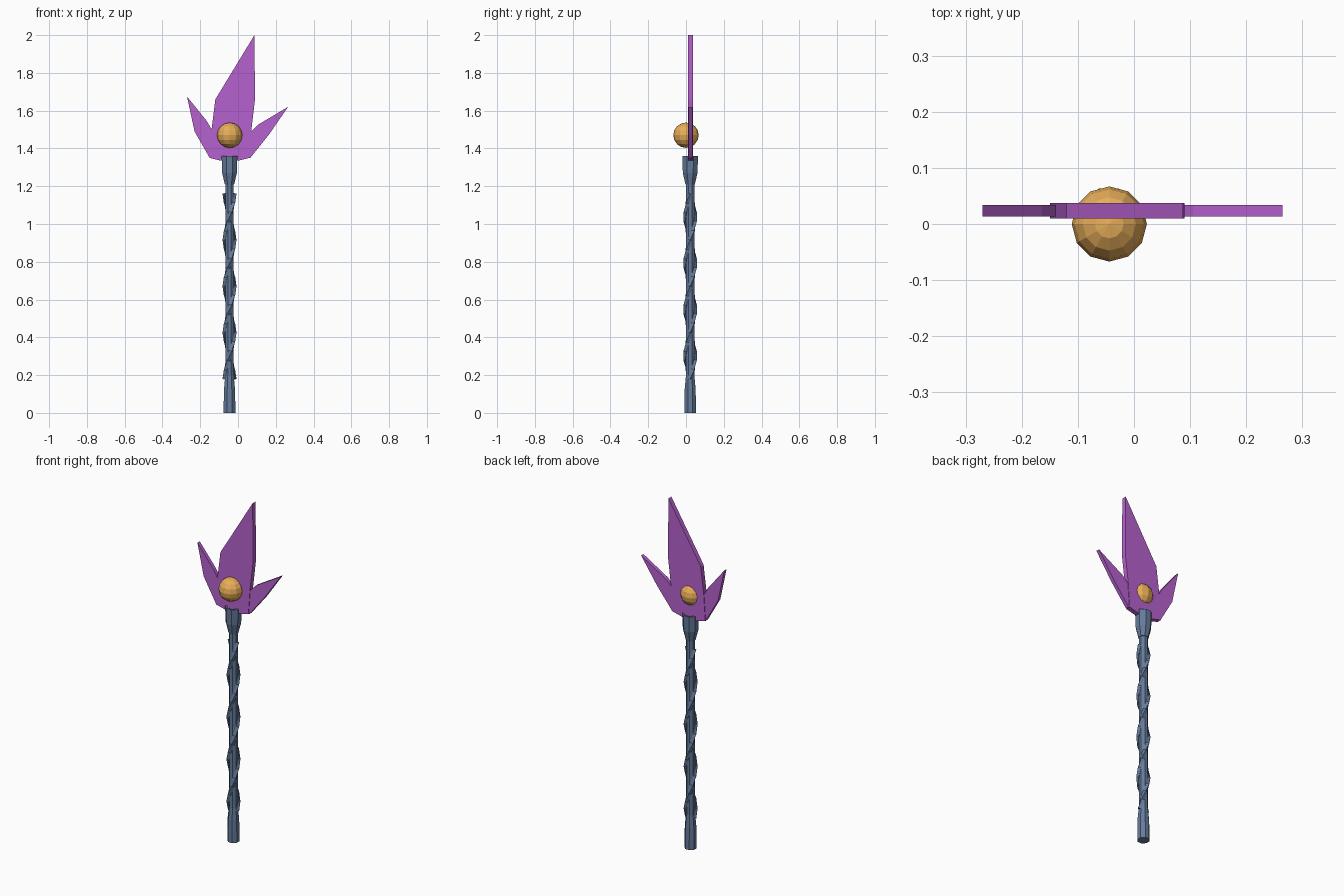
import bpy, bmesh, math
from mathutils import Vector

if "Cube" in bpy.data.objects:
    bpy.data.objects.remove(bpy.data.objects["Cube"])

CX, CY = -0.045, 0.022


def material(name, color):
    m = bpy.data.materials.new(name)
    m.diffuse_color = color
    m.use_nodes = True
    m.node_tree.nodes["Principled BSDF"].inputs["Base Color"].default_value = m.diffuse_color
    return m


steel = material("blue_steel", (0.13, 0.2, 0.33, 1))
crystal = material("purple_crystal", (0.47, 0.12, 0.62, 1))
amber = material("amber", (0.8, 0.42, 0.1, 1))


def finish(name, bm, mat):
    bmesh.ops.recalc_face_normals(bm, faces=bm.faces[:])
    me = bpy.data.meshes.new(name)
    bm.to_mesh(me)
    bm.free()
    me.materials.append(mat)
    ob = bpy.data.objects.new(name, me)
    bpy.context.collection.objects.link(ob)
    return ob


def skin(name, rings, mat):
    """Bridge a list of point rings and cap both ends."""
    bm = bmesh.new()
    vs = [[bm.verts.new(p) for p in r] for r in rings]
    n = len(rings[0])
    for a, b in zip(vs, vs[1:]):
        for i in range(n):
            j = (i + 1) % n
            bm.faces.new((a[i], a[j], b[j], b[i]))
    bm.faces.new(vs[0])
    bm.faces.new(vs[-1])
    return finish(name, bm, mat)


def lathe(name, profile, sides, mat):
    return skin(name, [[(CX + r * math.cos(2 * math.pi * (i + .5) / sides),
                         CY + r * math.sin(2 * math.pi * (i + .5) / sides), z)
                        for i in range(sides)] for r, z in profile], mat)


def plate(name, outline, y0, y1, mat):
    return skin(name, [[(x, y, z) for x, z in outline] for y in (y0, y1)], mat)


# Shaft with flared foot, and the cupped collar
lathe("shaft", [(.033, 0), (.033, .06), (.031, .13), (.024, .2), (.024, 1.23)], 8, steel)
lathe("collar", [(.027, 1.21), (.042, 1.27), (.045, 1.36), (.036, 1.36), (.034, 1.33)], 8, steel)


# Two strands twisting round the shaft
def strand(name, phase, z0=.18, z1=1.16, turns=2, steps=20, r=.012):
    rings = []
    for k in range(steps + 1):
        t = k / steps
        a = phase + 2 * math.pi * turns * t
        out = Vector((math.cos(a), math.sin(a), 0))
        side = Vector((-out.y, out.x, -.3))
        c = Vector((CX, CY, z0 + (z1 - z0) * t)) + out * .025
        rings.append([c + out * r * math.cos(q * math.pi / 2) + side * r * math.sin(q * math.pi / 2)
                      for q in range(4)])
    skin(name, rings, steel)


for i in range(2):
    strand(f"twisted_strand_{i + 1}", math.pi * i)

# Crystal blades
plate("centre_blade", [(.087, 2), (.09, 1.66), (.07, 1.49), (.06, 1.35), (0, 1.335), (-.09, 1.335),
                       (-.15, 1.35), (-.14, 1.5), (-.12, 1.66)], .010, .037, crystal)
plate("left_blade", [(-.27, 1.675), (-.165, 1.545), (-.11, 1.45), (-.09, 1.34), (-.15, 1.35),
                     (-.23, 1.49)], .013, .034, crystal)
plate("right_blade", [(.265, 1.62), (.165, 1.475), (.065, 1.35), (0, 1.34), (.04, 1.44),
                      (.07, 1.49), (.105, 1.525)], .013, .034, crystal)

# Faceted orb
bm = bmesh.new()
bmesh.ops.create_uvsphere(bm, u_segments=12, v_segments=8, radius=.067)
bmesh.ops.translate(bm, verts=bm.verts[:], vec=(-.044, 0, 1.47))
finish("orb", bm, amber)
